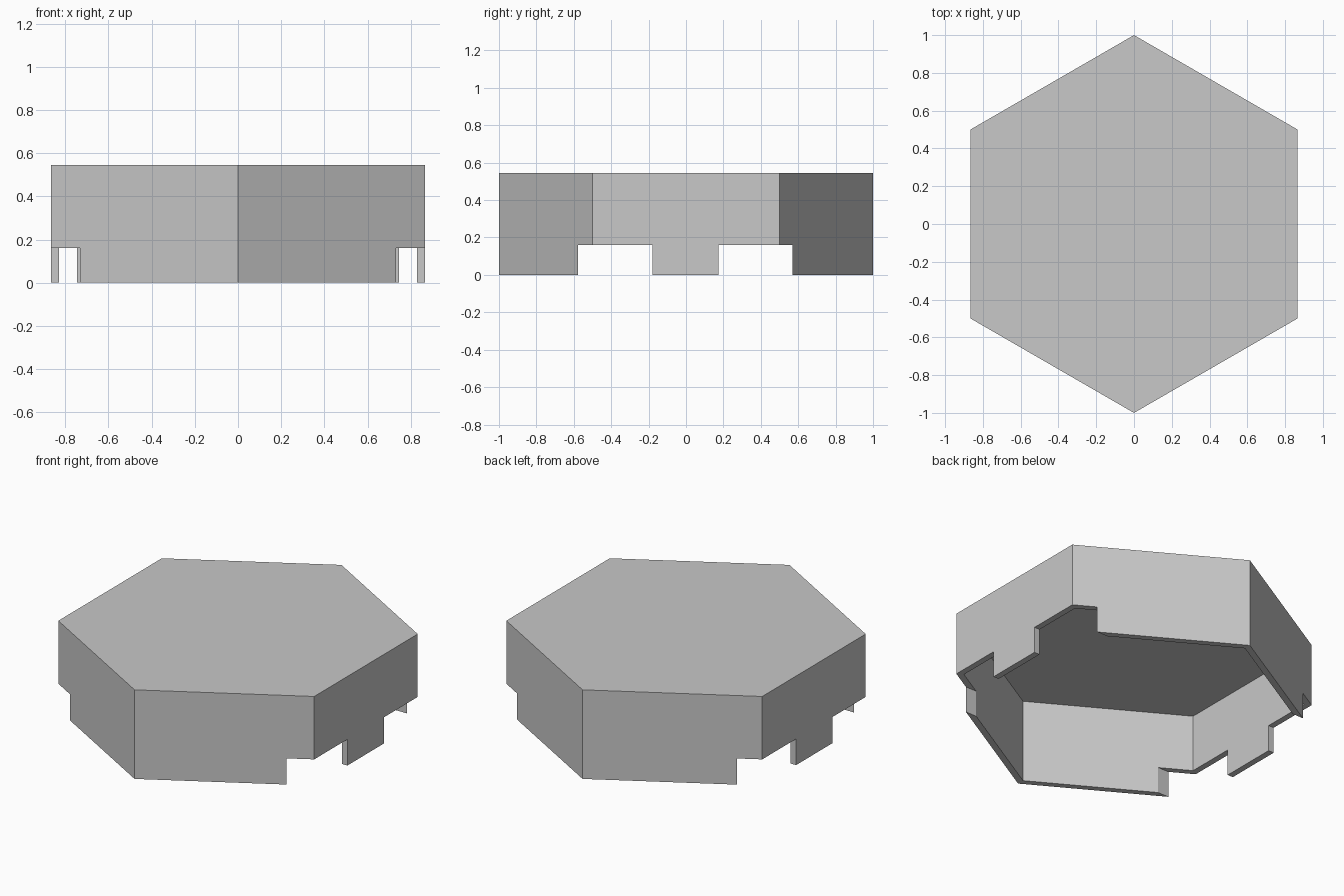
import bpy
import math

if "Cube" in bpy.data.objects:
    bpy.data.objects.remove(bpy.data.objects["Cube"], do_unlink=True)

HEIGHT = 0.545
WALL = 0.037
NOTCH_TOP = 0.16

grey = bpy.data.materials.new("plain grey")
grey.use_nodes = True
colour = (0.58, 0.58, 0.58, 1)
grey.diffuse_color = colour
grey.node_tree.nodes["Principled BSDF"].inputs["Base Color"].default_value = colour


def hex_prism(name, radius, bottom, top):
    """Upright six-sided prism with corners at front and back."""
    bpy.ops.mesh.primitive_cylinder_add(
        vertices=6, radius=radius, depth=top - bottom,
        location=(0, 0, (bottom + top) / 2))
    obj = bpy.context.object
    obj.name = name
    obj.data.materials.append(grey)
    return obj


def notch_box(name, y_min, y_max):
    """Box that spans the whole width, to notch both side walls."""
    bottom = -0.2
    bpy.ops.mesh.primitive_cube_add(
        size=1, location=(0, (y_min + y_max) / 2, (bottom + NOTCH_TOP) / 2))
    obj = bpy.context.object
    obj.name = name
    obj.scale = (3, y_max - y_min, NOTCH_TOP - bottom)
    obj.data.materials.append(grey)
    return obj


# Hollow six-sided cover, open underneath
cover = hex_prism("hexagonal_cover", 1, 0, HEIGHT)
inner_radius = 1 - WALL / math.cos(math.radians(30))
cutters = [
    hex_prism("hollow_cutter", inner_radius, -0.2, HEIGHT - WALL),
    # Notches wrap the side corners and leave a tab mid-wall
    notch_box("front_notch_cutter", -0.577, -0.18),
    notch_box("back_notch_cutter", 0.173, 0.57),
]

# Cut the hollow and the notches
for cutter in cutters:
    cutter.hide_render = True
    cutter.hide_set(True)
    cutter.display_type = 'WIRE'
    cut = cover.modifiers.new(cutter.name, 'BOOLEAN')
    cut.operation = 'DIFFERENCE'
    cut.solver = 'EXACT'
    cut.object = cutter

# Apply the cuts, then drop the cutters
bpy.context.view_layer.objects.active = cover
for cut in list(cover.modifiers):
    bpy.ops.object.modifier_apply(modifier=cut.name)
for cutter in cutters:
    bpy.data.objects.remove(cutter, do_unlink=True)
